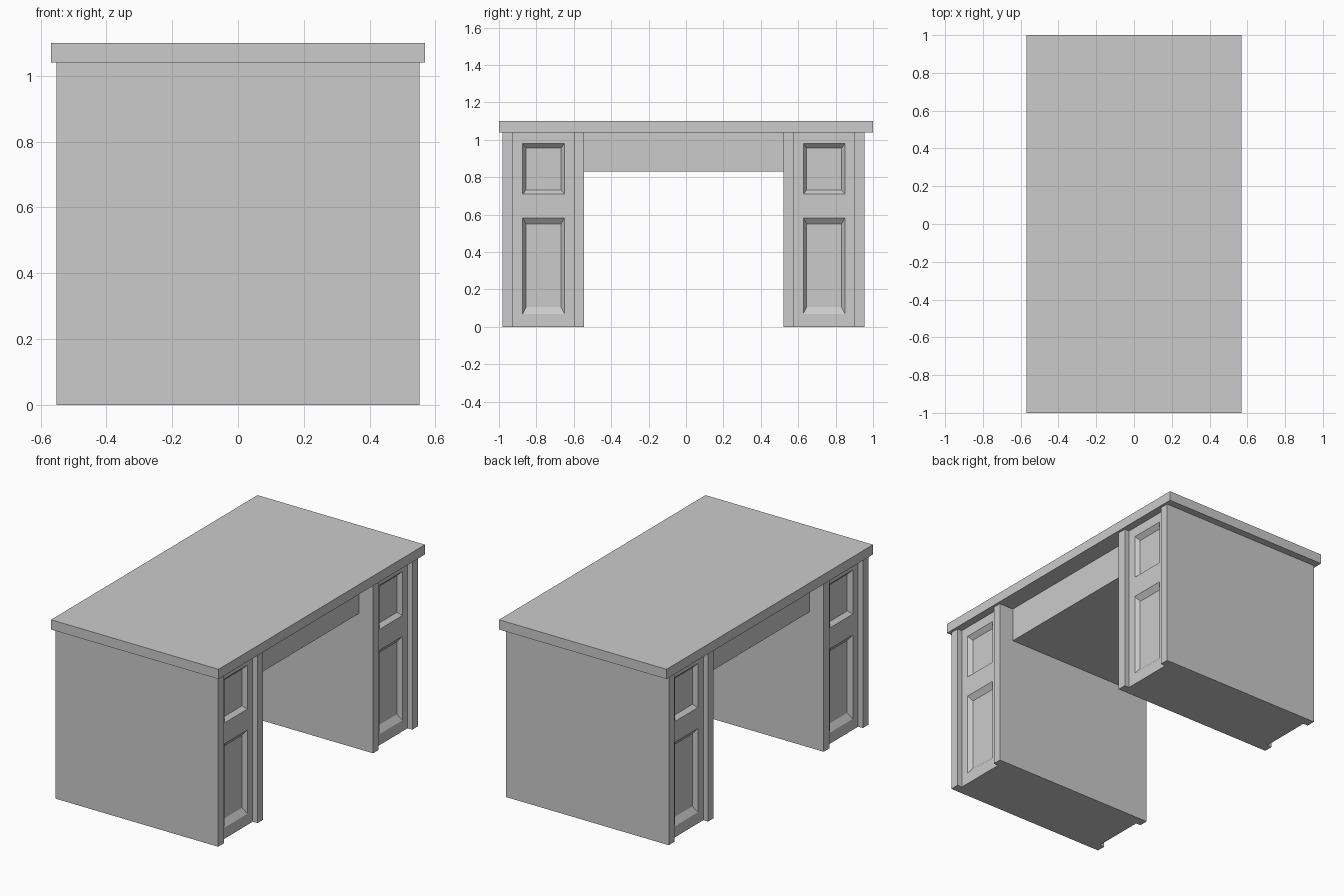
import bpy, bmesh
from mathutils import Vector

if "Cube" in bpy.data.objects:
    bpy.data.objects.remove(bpy.data.objects["Cube"])

END, PANEL, DEPTH = 0.552, 0.52, 0.025   # stile face, panel face, recess depth
TOP_Z = 1.04


def finish(bm, name, loc=(0, 0, 0)):
    bmesh.ops.recalc_face_normals(bm, faces=bm.faces)
    mesh = bpy.data.meshes.new(name)
    bm.to_mesh(mesh)
    bm.free()
    ob = bpy.data.objects.new(name, mesh)
    ob.location = loc
    bpy.context.collection.objects.link(ob)
    return ob


def box(name, lo, hi):
    bm = bmesh.new()
    bmesh.ops.create_cube(bm, size=1)
    lo, hi = Vector(lo), Vector(hi)
    for v in bm.verts:
        v.co = Vector([(l + h) / 2 + c * (h - l) for c, l, h in zip(v.co, lo, hi)])
    return finish(bm, name)


# Recessed panels: (outer z range, inner z range)
PANELS = [((0.71, 0.98), (0.73, 0.955)), ((0.068, 0.582), (0.105, 0.55))]
Y_OUT, Y_IN = (0.107, 0.33), (0.125, 0.312)
WIDTH, STILE = 0.435, 0.055


def pedestal(name, y0):
    bm = bmesh.new()
    # H-shaped plan: two side slabs with the end panels set back between them
    a, b = STILE, WIDTH - STILE
    half = [(END, 0), (END, a), (PANEL, a), (PANEL, b), (END, b), (END, WIDTH)]
    plan = half + [(-x, y) for x, y in reversed(half)]
    base = bm.faces.new([bm.verts.new((x, y, 0)) for x, y in plan])
    ext = bmesh.ops.extrude_face_region(bm, geom=[base], use_keep_orig=True)
    top = [g for g in ext["geom"] if isinstance(g, bmesh.types.BMVert)]
    bmesh.ops.translate(bm, verts=top, vec=(0, 0, TOP_Z))
    bmesh.ops.recalc_face_normals(bm, faces=bm.faces)

    # Cut the end panels into a grid
    def on_panel(f):
        return all(abs(abs(v.co.x) - PANEL) < 1e-4 for v in f.verts) and abs(f.normal.x) > 0.9

    cuts = [((0, y, 0), (0, 1, 0)) for y in Y_OUT]
    cuts += [((0, 0, z), (0, 0, 1)) for outer, _ in PANELS for z in outer]
    for co, no in cuts:
        bm.normal_update()
        faces = [f for f in bm.faces if on_panel(f)]
        edges = list({e for f in faces for e in f.edges})
        verts = list({v for f in faces for v in f.verts})
        bmesh.ops.bisect_plane(bm, geom=verts + edges + faces, plane_co=co, plane_no=no)

    # Sink the panel cells with sloping sides
    bm.normal_update()
    for outer, inner in PANELS:
        ym, zm = sum(Y_OUT) / 2, sum(outer) / 2
        cells = [f for f in bm.faces if on_panel(f)
                 and abs(f.calc_center_median().y - ym) < 0.01
                 and abs(f.calc_center_median().z - zm) < 0.01]
        bmesh.ops.inset_individual(bm, faces=cells, thickness=0.01)
        for v in {v for f in cells for v in f.verts}:
            v.co = ((PANEL - DEPTH) * (1 if v.co.x > 0 else -1),
                    Y_IN[v.co.y > ym], inner[v.co.z > zm])
    return finish(bm, name, (0, y0, 0))


# Desk top
box("desk_top", (-0.568, -1, TOP_Z), (0.568, 1, 1.10))
# Drawer block over the knee space
box("centre_drawer_block", (-0.455, -0.545, 0.83), (0.455, 0.52, TOP_Z))
# Pedestals
pedestal("front_pedestal", -0.98)
pedestal("back_pedestal", 0.52)
